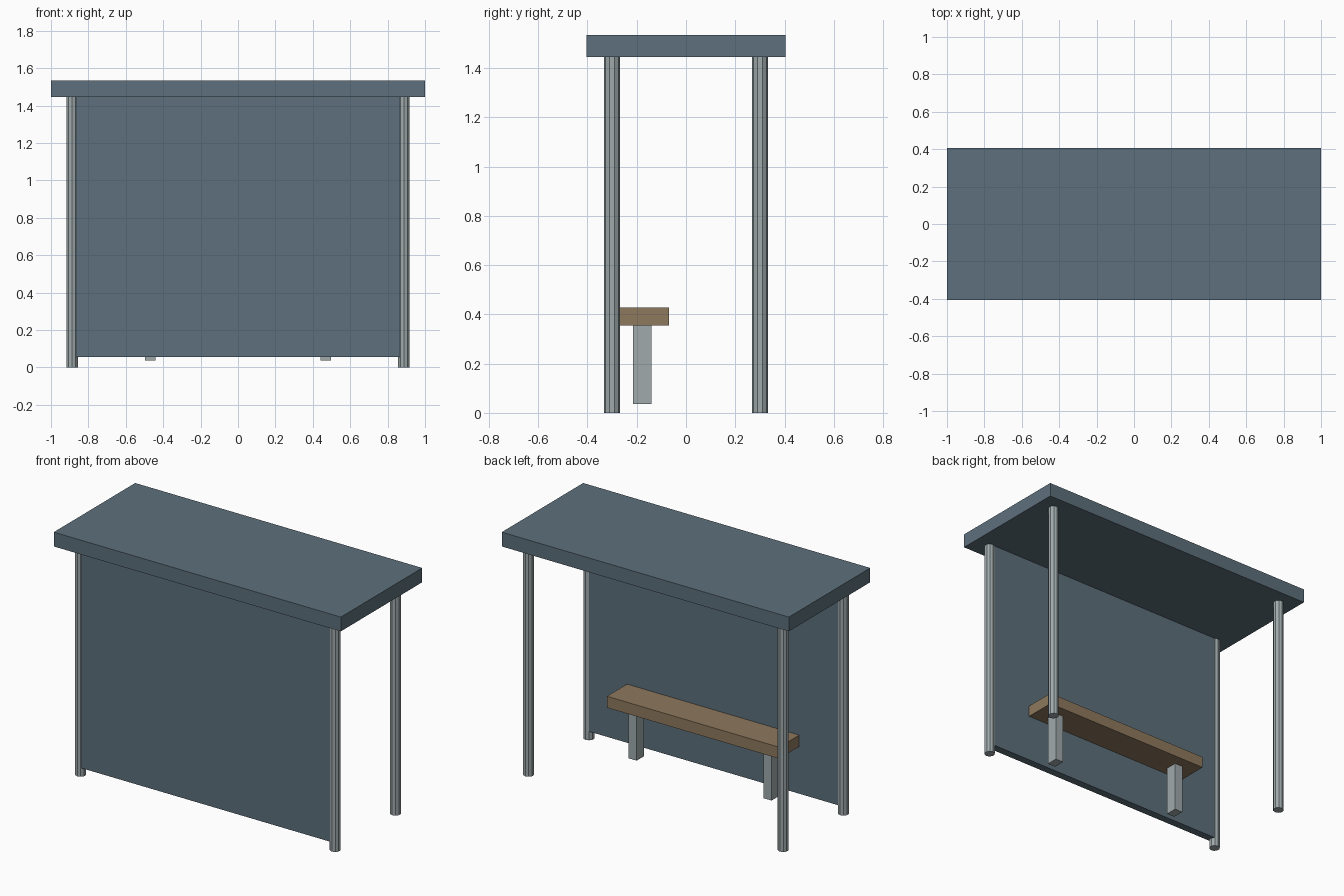
import bpy
from math import radians

cube = bpy.data.objects.get("Cube")
if cube:
    bpy.data.objects.remove(cube, do_unlink=True)


def material(name, rgb):
    mat = bpy.data.materials.new(name)
    mat.use_nodes = True
    color = (*rgb, 1)
    mat.diffuse_color = color
    mat.node_tree.nodes["Principled BSDF"].inputs["Base Color"].default_value = color
    return mat


blue = material("slate_blue", (0.11, 0.16, 0.20))
metal = material("grey_metal", (0.35, 0.40, 0.41))
wood = material("brown_wood", (0.27, 0.19, 0.11))


def box(name, low, high, mat):
    center = [(a + b) / 2 for a, b in zip(low, high)]
    bpy.ops.mesh.primitive_cube_add(size=1, location=center)
    obj = bpy.context.object
    obj.name = name
    obj.scale = [b - a for a, b in zip(low, high)]
    bpy.ops.object.transform_apply(location=False, rotation=False, scale=True)
    obj.data.materials.append(mat)


def post(name, x, y, height):
    bpy.ops.mesh.primitive_cylinder_add(
        vertices=10, radius=0.0325, depth=height, location=(x, y, height / 2))
    obj = bpy.context.object
    obj.name = name
    obj.data.materials.append(metal)


# Roof slab and front wall panel
roof_bottom = 1.445
box("roof", (-1, -0.405, roof_bottom), (1, 0.405, 1.535), blue)
box("wall_panel", (-0.875, -0.325, 0.055), (0.875, -0.275, roof_bottom), blue)

# Corner posts
for end, y in (("front", -0.3), ("back", 0.3)):
    for side, sign in (("left", 1), ("right", -1)):
        post(f"{end}_{side}_post", sign * 0.887, y, roof_bottom)

# Bench seat and its two legs
box("bench_seat", (-0.6, -0.27, 0.355), (0.6, -0.07, 0.427), wood)
for side, x in (("left", 0.47), ("right", -0.47)):
    box(f"bench_{side}_leg", (x - 0.028, -0.215, 0.037),
        (x + 0.028, -0.14, 0.355), metal)
